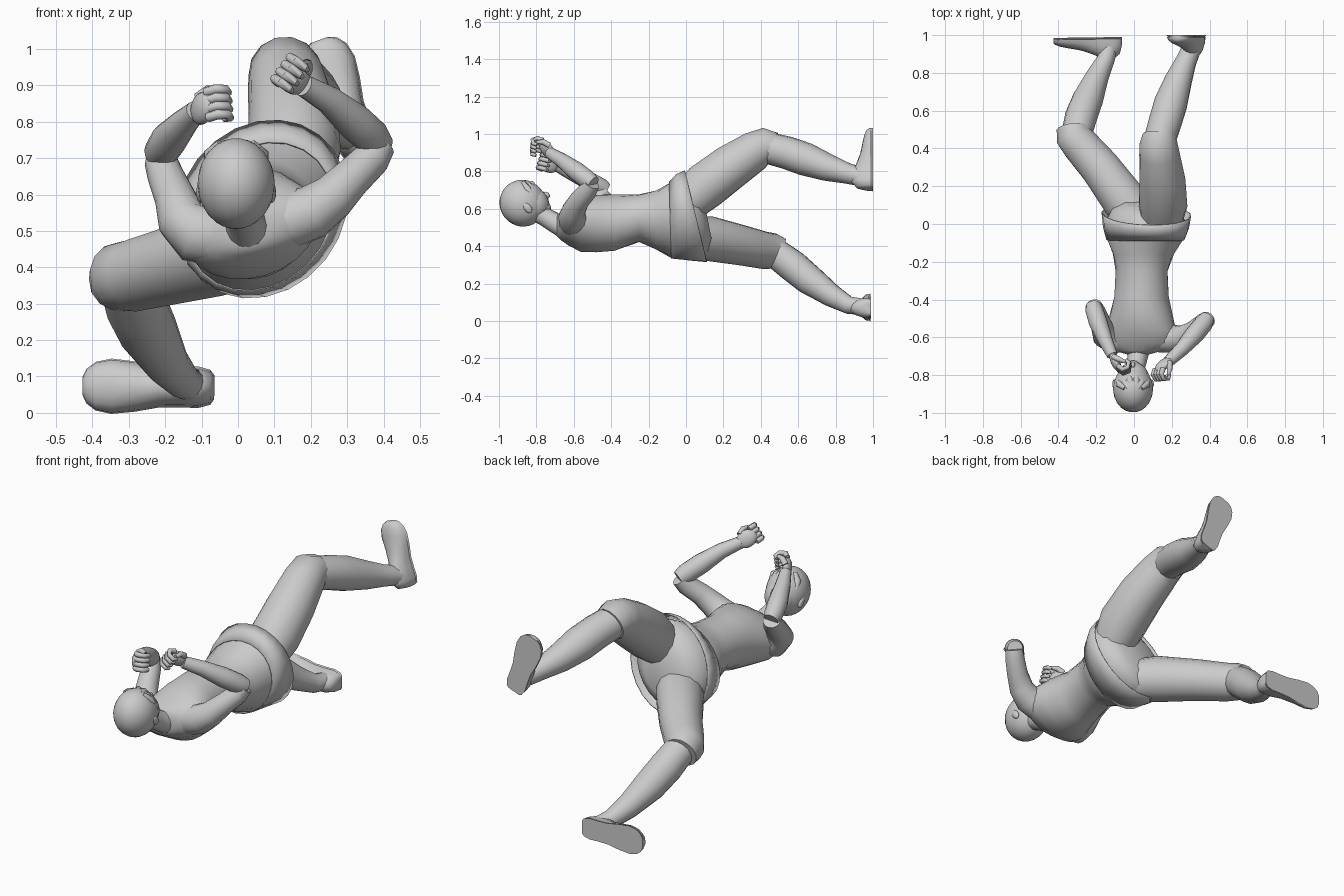
import bpy, bmesh
from math import sin, cos, pi, radians
from mathutils import Vector as V, Matrix


def finish(name, bm, angle=50):
    bmesh.ops.recalc_face_normals(bm, faces=bm.faces[:])
    me = bpy.data.meshes.new(name)
    bm.to_mesh(me)
    bm.free()
    ob = bpy.data.objects.new(name, me)
    bpy.context.collection.objects.link(ob)
    bpy.ops.object.select_all(action='DESELECT')
    ob.select_set(True)
    bpy.context.view_layer.objects.active = ob
    bpy.ops.object.shade_smooth_by_angle(angle=radians(angle))
    return ob


def loft(name, rings, cap=True):
    bm = bmesh.new()
    vs = [[bm.verts.new(p) for p in r] for r in rings]
    n = len(vs[0])
    for a, b in zip(vs, vs[1:]):
        for i in range(n):
            j = (i + 1) % n
            bm.faces.new((a[i], a[j], b[j], b[i]))
    if cap:
        bm.faces.new(vs[0])
        bm.faces.new(vs[-1])
    return finish(name, bm)


def tube(name, pts, n=14):
    """Limb through points (x, y, z, radius)."""
    c = [V(p[:3]) for p in pts]
    rings, u = [], None
    for i, p in enumerate(pts):
        t = (c[min(i + 1, len(c) - 1)] - c[max(i - 1, 0)]).normalized()
        u = t.orthogonal() if u is None else u - t * u.dot(t)
        u.normalize()
        w = t.cross(u)
        rings.append([c[i] + (u * cos(2 * pi * k / n) + w * sin(2 * pi * k / n)) * p[3]
                      for k in range(n)])
    return loft(name, rings)


def blob(name, center, axes, radii, seg=20):
    """Ellipsoid along three axis vectors."""
    bm = bmesh.new()
    bmesh.ops.create_uvsphere(bm, u_segments=seg, v_segments=seg * 2 // 3, radius=1)
    m = Matrix([a * r for a, r in zip(axes, radii)]).transposed()
    for v in bm.verts:
        v.co = m @ v.co + V(center)
    return finish(name, bm, 80)


def body_ring(y, cx, cz, a, b, roll, tilt=0, n=24):
    r, out = radians(roll), []
    for k in range(n):
        p, q = a * cos(2 * pi * k / n), b * sin(2 * pi * k / n)
        dz = p * sin(r) + q * cos(r)
        out.append((cx + p * cos(r) - q * sin(r), y + tilt * dz, cz + dz))
    return out


# Torso: rolled and twisted sections from neck base to crotch
loft("torso", [body_ring(*s) for s in (
    (-.69, .022, .51, .06, .055, 12), (-.668, .025, .51, .14, .075, 12),
    (-.63, .032, .512, .2, .1, 13), (-.56, .035, .512, .19, .14, 16),
    (-.48, .038, .521, .168, .152, 18), (-.38, .04, .527, .143, .153, 22),
    (-.25, .04, .55, .142, .123, 28), (-.16, .05, .54, .165, .155, 36),
    (-.08, .06, .54, .22, .185, 44), (.02, .065, .555, .235, .185, 48, -.2),
    (.08, .065, .55, .2, .16, 50, -.2), (.115, .06, .55, .11, .11, 50, -.2))])

# Flared hip band
band = loft("hip_band", [body_ring(*s) for s in (
    (-.085, .06, .54, .224, .188, 44, -.03), (-.02, .063, .555, .25, .208, 48, -.14),
    (.052, .065, .56, .258, .224, 52, -.24))], cap=False)
mod = band.modifiers.new("thickness", 'SOLIDIFY')
mod.thickness = .006

# Legs: trouser thighs ending at the knee, bare shins
tube("right_thigh", [(.145, .01, .635, .11), (.155, .1, .72, .128), (.15, .24, .825, .122),
                     (.135, .37, .91, .108), (.13, .425, .934, .101), (.135, .465, .922, .09)])
tube("left_thigh", [(.03, .02, .45, .11), (-.055, .13, .44, .12), (-.18, .3, .405, .108),
                    (-.285, .42, .378, .1), (-.32, .465, .374, .096), (-.324, .505, .36, .086)])
tube("right_shin", [(.135, .44, .925, .085), (.165, .54, .9, .088), (.195, .64, .865, .089),
                    (.235, .76, .82, .073), (.275, .86, .79, .056), (.31, .94, .77, .05)])
tube("left_shin", [(-.305, .47, .37, .08), (-.28, .57, .295, .086), (-.245, .66, .22, .082),
                   (-.195, .78, .135, .062), (-.15, .87, .085, .048), (-.125, .95, .075, .044)])


def shoe(side, heel, toe, up):
    heel, toe, up = V(heel), V(toe), V(up)
    d = toe - heel
    w = d.normalized().cross(up)
    prof = ((0, .03, .05), (.03, .045, .09), (.12, .054, .115), (.28, .053, .115),
            (.42, .054, .09), (.6, .066, .068), (.78, .073, .056), (.9, .064, .047),
            (.97, .045, .037), (1, .022, .026))
    n = 16
    for part, grow, low in (("upper", 0, .01), ("sole", .003, 0)):
        rings = []
        for t, hw, h in prof:
            top = h if part == "upper" else .018
            rings.append([heel + d * t + w * (hw + grow) * cos(2 * pi * k / n)
                          + up * (low + (top - low) * max(0, sin(2 * pi * k / n)))
                          for k in range(n)])
        loft(side + "_shoe_" + part, rings)


shoe("left", (-.065, .99, .07), (-.427, .985, .074), (0, -1, 0))
shoe("right", (.34, 1.0, .705), (.224, 1.0, 1.025), (0, -1, 0))

# Arms
arms = {
    "right": ([(.14, -.6, .53, .08), (.205, -.608, .552, .075), (.26, -.6, .592, .064),
               (.312, -.57, .645, .055), (.367, -.525, .698, .051), (.388, -.505, .735, .045)],
              [(.39, -.495, .735, .04), (.37, -.525, .755, .05), (.32, -.585, .8, .051),
               (.25, -.665, .86, .039), (.18, -.73, .9, .031)]),
    "left": ([(-.06, -.595, .49, .085), (-.12, -.6, .498, .085), (-.155, -.59, .53, .068),
              (-.172, -.54, .59, .057), (-.2, -.465, .655, .05), (-.213, -.435, .695, .045)],
             [(-.215, -.425, .7, .038), (-.212, -.45, .715, .047), (-.19, -.52, .75, .05),
              (-.15, -.62, .795, .039), (-.115, -.695, .83, .029)])}
for side, (upper, fore) in arms.items():
    tube(side + "_upper_arm", upper)
    tube(side + "_forearm", fore)


# Loosely curled hands
def hand(side, wrist, d, s, c):
    wrist, d, s = V(wrist), V(d).normalized(), V(s)
    s = (s - d * s.dot(d)).normalized()
    c = V(c)
    c = (c - d * c.dot(d) - s * c.dot(s)).normalized()
    blob(side + "_palm", wrist + d * .04, (d, s, c), (.056, .045, .024), 14)
    for i in range(4):
        k = wrist + d * .075 + s * (i - 1.5) * .024
        tube(f"{side}_finger_{i + 1}", [(*p, r) for p, r in (
            (k, .014), (k + d * .03 + c * .015, .014), (k + d * .032 + c * .045, .013),
            (k + d * .008 + c * .062, .012), (k - d * .012 + c * .052, .008))], 8)
    k = wrist + d * .02 + s * .035
    tube(side + "_thumb", [(*p, r) for p, r in (
        (k, .016), (k + d * .03 + s * .015 + c * .02, .015),
        (k + d * .055 + s * .008 + c * .045, .009))], 8)


hand("right", (.18, -.72, .9), (-.5, -.5, .4), (.5, 0, .8), (-.5, -.2, -.5))
hand("left", (-.115, -.695, .825), (.35, -.75, .25), (0, .1, 1), (1, .2, -.2))

# Neck and head, chin tucked to the chest
tube("neck", [(.025, -.64, .5, .066), (.02, -.7, .525, .054), (.008, -.76, .56, .05),
              (0, -.83, .6, .055)])
side, up = V((1, 0, 0)), V((0, -.62, .785))
fwd = V((0, .785, .62))
axes = (side, fwd, up)
mid = V((-.005, -.873, .63))


def at(x, f, u):
    return mid + side * x + fwd * f + up * u


blob("hair", mid, axes, (.106, .123, .126), 24)
blob("face", at(0, .04, -.035), axes, (.086, .086, .095))
blob("chin", at(0, .07, -.095), axes, (.042, .04, .034), 12)
blob("nose", at(0, .127, -.045), axes, (.011, .016, .02), 10)
for n, sx in (("right", 1), ("left", -1)):
    blob(n + "_ear", at(.098 * sx, .005, -.035), axes, (.012, .02, .033), 12)
    # Fringe locks framing the face
    for i in range(3):
        x = sx * (.017 + .027 * i)
        tube(f"{n}_fringe_{i + 1}", [
            (*at(x * .6, .07, .085), .012), (*at(x, .1 - .016 * i, .05), .019),
            (*at(x * 1.15, .112 - .026 * i, .01 - .02 * i), .006)], 8)
